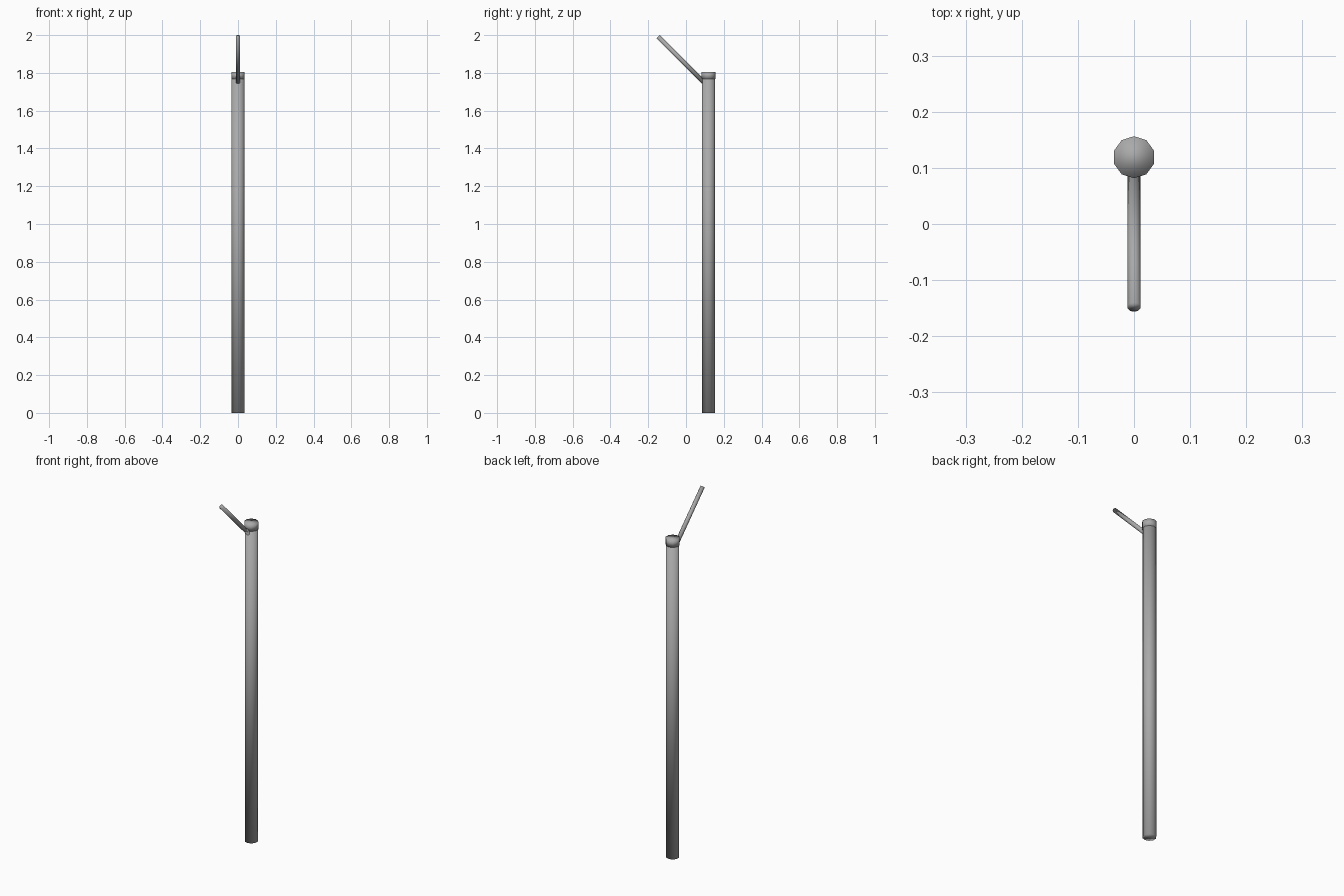
import bpy
from mathutils import Vector

if "Cube" in bpy.data.objects:
    bpy.data.objects.remove(bpy.data.objects["Cube"])

# dark grey metal
metal = bpy.data.materials.new("dark_grey_metal")
metal.diffuse_color = (0.4, 0.4, 0.4, 1)
metal.use_nodes = True
metal.node_tree.nodes["Principled BSDF"].inputs["Base Color"].default_value = metal.diffuse_color


def rod(name, start, end, radius, sides=10):
    """Smooth-shaded low-poly cylinder between two points."""
    a, b = Vector(start), Vector(end)
    axis = b - a
    bpy.ops.mesh.primitive_cylinder_add(vertices=sides, radius=radius, depth=axis.length)
    ob = bpy.context.object
    ob.name = name
    ob.location = (a + b) / 2
    # all rods lie in the YZ plane, so tilt about X only
    ob.rotation_euler = Vector((0, 0, 1)).rotation_difference(axis).to_euler()
    ob.data.materials.append(metal)
    bpy.ops.object.shade_smooth()
    return ob


POLE_Y = 0.119

# upright pole
rod("pole", (0, POLE_Y, 0), (0, POLE_Y, 1.79), 0.035)

# slightly wider cap on top
rod("pole_cap", (0, POLE_Y, 1.767), (0, POLE_Y, 1.806), 0.0375)

# angled arm rising to the front at 45 degrees
rod("arm", (0, 0.098, 1.746), (0, -0.148, 1.992), 0.012)
